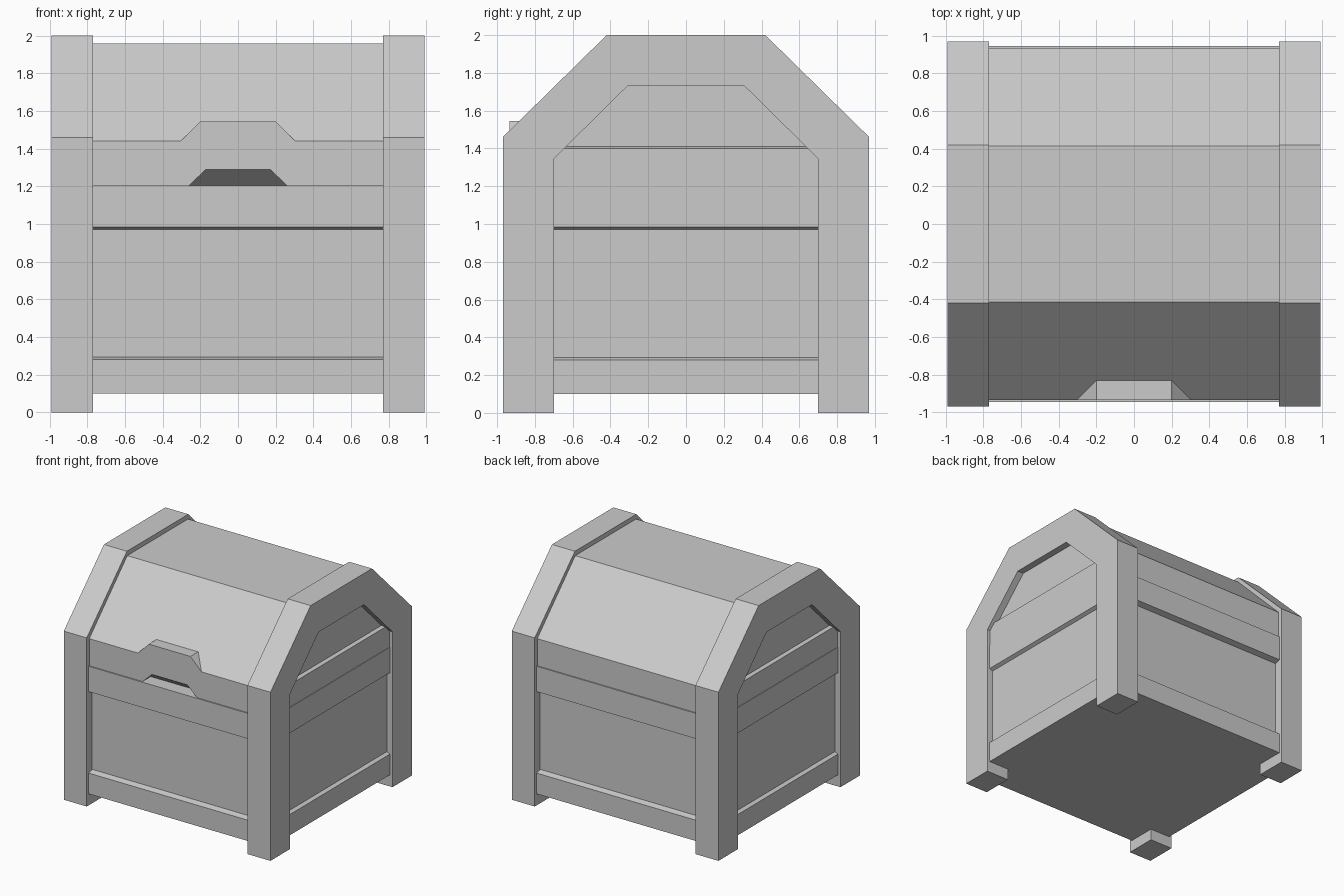
import bpy, bmesh

if "Cube" in bpy.data.objects:
    bpy.data.objects.remove(bpy.data.objects["Cube"])


def finish(name, bm):
    bmesh.ops.recalc_face_normals(bm, faces=bm.faces)
    me = bpy.data.meshes.new(name)
    bm.to_mesh(me)
    bm.free()
    ob = bpy.data.objects.new(name, me)
    bpy.context.collection.objects.link(ob)
    return ob


def loft(name, rings):
    """Closed solid through a list of matching point rings."""
    bm = bmesh.new()
    rows = [[bm.verts.new(p) for p in ring] for ring in rings]
    n = len(rows[0])
    for a, b in zip(rows, rows[1:]):
        for i in range(n):
            j = (i + 1) % n
            bm.faces.new((a[i], a[j], b[j], b[i]))
    bm.faces.new(rows[0])
    bm.faces.new(rows[-1])
    return finish(name, bm)


def hull(name, points):
    bm = bmesh.new()
    for p in points:
        bm.verts.new(p)
    bmesh.ops.convex_hull(bm, input=bm.verts)
    bmesh.ops.dissolve_limit(bm, angle_limit=0.01, verts=bm.verts, edges=bm.edges)
    return finish(name, bm)


def along_x(name, profile, x0, x1):
    return loft(name, [[(x, y, z) for y, z in profile] for x in (x0, x1)])


def both_sides(half):
    """Complete a left-to-right symmetric outline from its negative half."""
    return half + [(-y, z) for y, z in reversed(half)]


# Arched end frames with legs
outer = both_sides([(-0.97, 0), (-0.97, 1.46), (-0.42, 2.0)])
inner = both_sides([(-0.70, 0), (-0.70, 1.345), (-0.31, 1.73)])
for side, s in (("right", 1), ("left", -1)):
    along_x(side + "_end_frame", outer + inner[::-1], s * 0.77, s * 0.99)

# Body box: lower band, recessed panels, upper band
levels = [(0.965, 0.945, 0.10), (0.965, 0.945, 0.28), (0.935, 0.895, 0.293),
          (0.935, 0.895, 0.97), (0.965, 0.945, 0.985), (0.965, 0.945, 1.205)]
loft("body", [[(-x, -y, z), (x, -y, z), (x, y, z), (-x, y, z)]
              for x, y, z in levels])

# Faceted lid
lid = along_x("lid", both_sides([(-0.935, 1.205), (-0.935, 1.44), (-0.415, 1.96)]),
              -0.93, 0.93)

# Raised bands on the lid ends
band = [(0.85, 1.205), (0.96, 1.205), (0.96, 1.40), (0.93, 1.41), (0.85, 1.41)]
for side, s in (("right", 1), ("left", -1)):
    loft(side + "_lid_band", [[(s * x, y, z) for x, z in band] for y in (-0.75, 0.75)])

# Finger notch under the lid's front edge
notch = hull("notch_cutter", [(s * x, y, z) for s in (-1, 1) for x, y, z in
             [(0.27, -1, 1.195), (0.27, -0.81, 1.195), (0.17, -1, 1.29), (0.17, -0.93, 1.29)]])
notch.hide_render = True
notch.hide_set(True)
cut = lid.modifiers.new("finger_notch", "BOOLEAN")
cut.object = notch
cut.operation = "DIFFERENCE"
cut.solver = "EXACT"

# Raised handle on the lid's front edge
hull("lid_handle", [(s * x, y, z) for s in (-1, 1) for x, y, z in
     [(0.305, -0.935, 1.44), (0.305, -0.80, 1.44), (0.2, -0.935, 1.545), (0.2, -0.80, 1.545)]])
